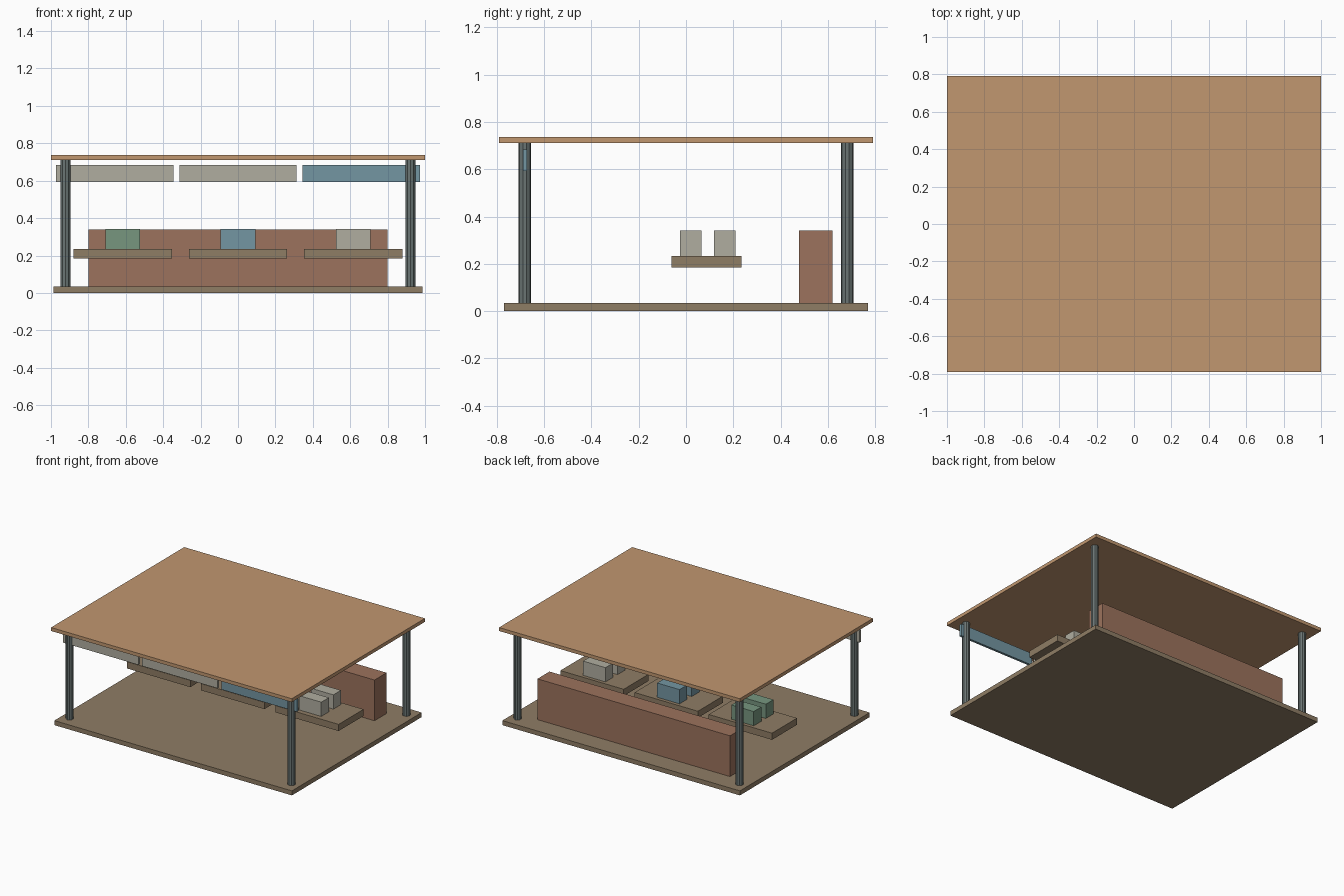
import bpy

cube = bpy.data.objects.get("Cube")
if cube:
    bpy.data.objects.remove(cube, do_unlink=True)


def material(name, r, g, b):
    m = bpy.data.materials.new(name)
    m.use_nodes = True
    m.diffuse_color = (r, g, b, 1)
    m.node_tree.nodes["Principled BSDF"].inputs["Base Color"].default_value = (r, g, b, 1)
    return m


ROOF = material("warm tan", 0.533, 0.309, 0.162)
WOOD = material("dull wood", 0.275, 0.205, 0.13)
BRICK = material("red brown", 0.332, 0.171, 0.109)
GREY = material("pale grey", 0.434, 0.423, 0.352)
BLUE = material("muted blue", 0.174, 0.305, 0.362)
GREEN = material("muted green", 0.184, 0.305, 0.212)
STEEL = material("steel grey", 0.145, 0.178, 0.174)


def box(name, mat, x, y, z):
    """Box from (min, max) pairs along each axis."""
    bpy.ops.mesh.primitive_cube_add(size=1)
    o = bpy.context.object
    o.name = name
    o.location = [(a + b) / 2 for a, b in (x, y, z)]
    o.scale = [b - a for a, b in (x, y, z)]
    bpy.ops.object.transform_apply(location=False, rotation=False, scale=True)
    o.data.materials.append(mat)
    return o


# Floor, roof and the long back counter
box("floor", WOOD, (-0.987, 0.987), (-0.77, 0.77), (0, 0.034))
box("roof", ROOF, (-1, 1), (-0.79, 0.79), (0.711, 0.737))
box("back_counter", BRICK, (-0.8, 0.8), (0.477, 0.62), (0.034, 0.34))

# Corner posts
for side, sx in (("right", -1), ("left", 1)):
    for end, sy in (("front", -1), ("back", 1)):
        bpy.ops.mesh.primitive_cylinder_add(
            vertices=10, radius=0.027, depth=0.677,
            location=(sx * 0.922, sy * 0.682, 0.3725))
        post = bpy.context.object
        post.name = f"{end}_{side}_post"
        post.data.materials.append(STEEL)

# Three bays: hanging sign, display shelf and two goods blocks each
bays = (("right", -1, GREY, GREEN), ("middle", 0, GREY, BLUE), ("left", 1, BLUE, GREY))
for side, i, sign_mat, goods_mat in bays:
    sx, tx = i * 0.658, i * 0.616
    box(f"{side}_sign", sign_mat, (sx - 0.314, sx + 0.314), (-0.69, -0.672), (0.593, 0.684))
    box(f"{side}_shelf", WOOD, (tx - 0.263, tx + 0.263), (-0.062, 0.235), (0.184, 0.234))
    for end, y in (("front", 0.02), ("back", 0.164)):
        box(f"{side}_{end}_goods", goods_mat,
            (tx - 0.093, tx + 0.093), (y - 0.045, y + 0.045), (0.234, 0.341))
